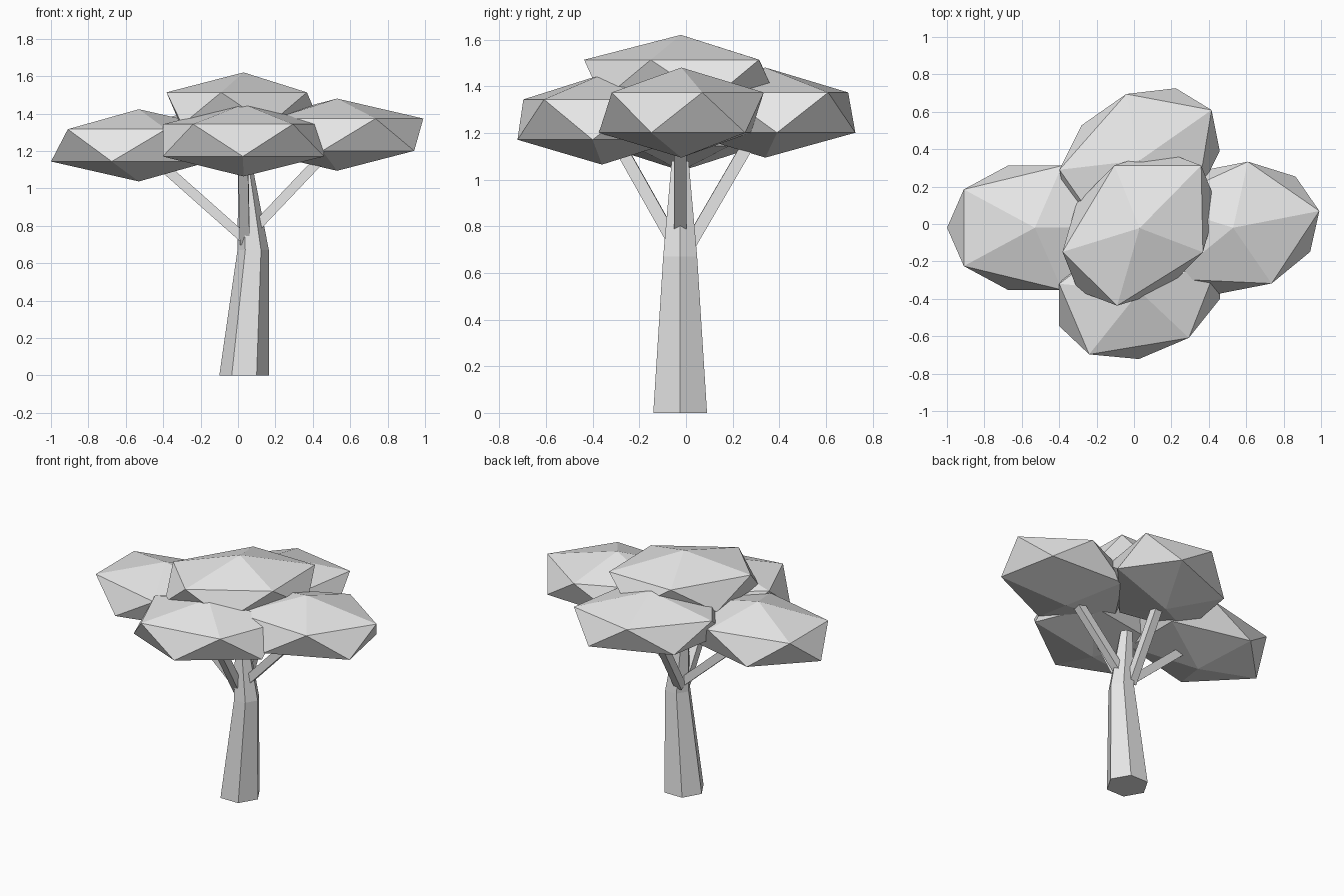
import bpy
import bmesh
from math import cos, sin, tau, radians
from mathutils import Vector, Quaternion

cube = bpy.data.objects.get("Cube")
if cube:
    bpy.data.objects.remove(cube, do_unlink=True)

# One flat grey for the whole tree
grey = bpy.data.materials.new("light_grey")
grey.use_nodes = True
grey.diffuse_color = (0.8, 0.8, 0.8, 1)
grey.node_tree.nodes["Principled BSDF"].inputs["Base Color"].default_value = (0.8, 0.8, 0.8, 1)


def add_object(name, bm):
    bmesh.ops.recalc_face_normals(bm, faces=bm.faces)
    mesh = bpy.data.meshes.new(name)
    bm.to_mesh(mesh)
    bm.free()
    mesh.materials.append(grey)
    obj = bpy.data.objects.new(name, mesh)
    bpy.context.collection.objects.link(obj)
    return obj


def loft(name, rings, sides, phase=0.0, turn=Quaternion()):
    """Skin a row of regular polygons given as (centre, radius)."""
    bm = bmesh.new()
    loops = []
    for centre, radius in rings:
        angles = [phase + tau * i / sides for i in range(sides)]
        loops.append([bm.verts.new(Vector(centre) + turn @ Vector((radius * cos(a), radius * sin(a), 0)))
                      for a in angles])
    for low, high in zip(loops, loops[1:]):
        for i in range(sides):
            j = (i + 1) % sides
            bm.faces.new((low[i], low[j], high[j], high[i]))
    bm.faces.new(loops[0])
    bm.faces.new(loops[-1])
    return add_object(name, bm)


def branch(name, start, end):
    """Square limb with its flat faces up and down."""
    turn = (Vector(end) - Vector(start)).to_track_quat('Z', 'Y')
    loft(name, [(start, 0.037), (end, 0.037)], 4, tau / 8, turn)


def foliage(name, centre, angle):
    """Flattened twenty-sided leaf clump."""
    bm = bmesh.new()
    bmesh.ops.create_icosphere(bm, subdivisions=1, radius=1)
    obj = add_object(name, bm)
    obj.scale = (0.525, 0.39, 0.193)
    obj.rotation_euler.z = radians(angle)
    obj.location = centre


# Bent six-sided trunk
loft("trunk", [((0.033, -0.025, 0), 0.133),
               ((0.081, -0.025, 0.67), 0.084),
               ((0.043, -0.025, 1.08), 0.042)], 6)

# Limbs reaching into the outer clumps
branch("right_branch", (0.05, -0.025, 0.717), (-0.5, -0.025, 1.205))
branch("left_branch", (0.05, -0.025, 0.745), (0.52, -0.025, 1.24))
branch("front_branch", (0.037, -0.04, 0.71), (0.025, -0.35, 1.26))
branch("back_branch", (0.037, 0.01, 0.71), (0.03, 0.33, 1.26))

# Canopy clumps
foliage("right_foliage", (-0.53, -0.02, 1.23), 0)
foliage("left_foliage", (0.53, -0.02, 1.287), 11)
foliage("back_foliage", (0.03, 0.34, 1.287), 35)
foliage("front_foliage", (0.03, -0.36, 1.257), 23)
foliage("top_foliage", (0.03, -0.022, 1.427), 45.5)
